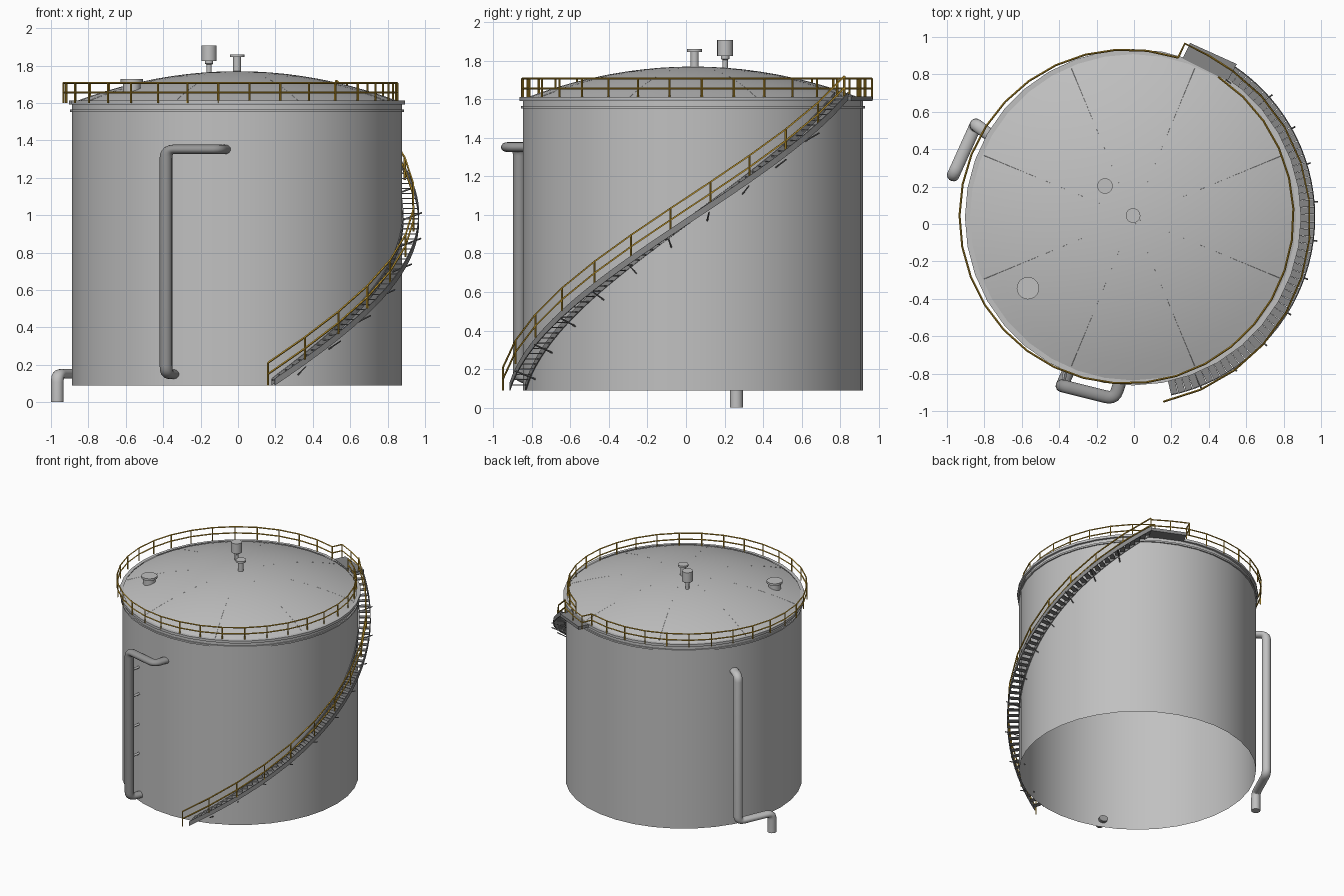
import bpy, bmesh, math
from mathutils import Vector, Matrix

if "Cube" in bpy.data.objects:
    bpy.data.objects.remove(bpy.data.objects["Cube"])

CX, CY, R = -0.005, 0.036, 0.883      # tank axis and radius
Z0, Z1, ZTOP = 0.09, 1.60, 1.77       # shell bottom, shell top, roof apex
SEG = 36


def mat(name, c):
    m = bpy.data.materials.new(name)
    m.diffuse_color = (*c, 1)
    m.use_nodes = True
    m.node_tree.nodes["Principled BSDF"].inputs["Base Color"].default_value = m.diffuse_color
    return m


STEEL = mat("light grey steel", (0.53, 0.53, 0.53))
DARK = mat("dark grey steel", (0.24, 0.24, 0.24))
PIPE = mat("mid grey pipe", (0.30, 0.30, 0.30))
GOLD = mat("safety yellow", (0.56, 0.33, 0.03))


def add(name, mesh, m, smooth=True):
    ob = bpy.data.objects.new(name, mesh)
    bpy.context.collection.objects.link(ob)
    mesh.materials.clear()
    mesh.materials.append(m)
    mesh.shade_flat()
    if smooth:
        bpy.ops.object.select_all(action='DESELECT')
        ob.select_set(True)
        bpy.context.view_layer.objects.active = ob
        bpy.ops.object.shade_smooth_by_angle(angle=math.radians(35))
    return ob


def from_bm(name, bm, m, smooth=False):
    bmesh.ops.recalc_face_normals(bm, faces=bm.faces)
    me = bpy.data.meshes.new(name)
    bm.to_mesh(me)
    bm.free()
    return add(name, me, m, smooth)


def lathe(name, profile, m, x=CX, y=CY, seg=SEG):
    """Spin an (r, z) profile about a vertical axis."""
    bm = bmesh.new()
    vs = [bm.verts.new((x + r, y, z)) for r, z in profile]
    es = [bm.edges.new(p) for p in zip(vs, vs[1:])]
    bmesh.ops.spin(bm, geom=vs + es, cent=(x, y, 0), axis=(0, 0, 1),
                   angle=2 * math.pi, steps=seg, use_duplicate=False)
    bmesh.ops.remove_doubles(bm, verts=bm.verts, dist=1e-4)
    return from_bm(name, bm, m, True)


def tubes(name, paths, rad, m, res=0, zscale=1, smooth=False):
    """Sweep a round section along each path."""
    cu = bpy.data.curves.new(name, 'CURVE')
    cu.dimensions = '3D'
    cu.bevel_depth, cu.bevel_resolution, cu.use_fill_caps = rad, res, True
    for pts in paths:
        sp = cu.splines.new('POLY')
        sp.points.add(len(pts) - 1)
        for p, q in zip(sp.points, pts):
            p.co = (q[0], q[1], q[2] / zscale, 1)
    tmp = bpy.data.objects.new(name + "_tmp", cu)
    bpy.context.collection.objects.link(tmp)
    dg = bpy.context.evaluated_depsgraph_get()
    me = bpy.data.meshes.new_from_object(tmp.evaluated_get(dg))
    bpy.data.objects.remove(tmp)
    me.transform(Matrix.Diagonal((1, 1, zscale, 1)))
    return add(name, me, m, smooth)


def fillet(pts, d=0.045):
    """Round the corners of a path."""
    pts = [Vector(p) for p in pts]
    out = [pts[0]]
    for a, b, c in zip(pts, pts[1:], pts[2:]):
        p = b + (a - b).normalized() * min(d, (a - b).length * 0.45)
        q = b + (c - b).normalized() * min(d, (c - b).length * 0.45)
        for i in range(6):
            t = i / 5
            out.append(p * (1 - t) ** 2 + b * 2 * t * (1 - t) + q * t * t)
    return out + [pts[-1]]


def polar(r, deg, z, cx=CX, cy=CY):
    a = math.radians(deg)
    return Vector((cx + r * math.cos(a), cy + r * math.sin(a), z))


def up(pts, h):
    return [p + Vector((0, 0, h)) for p in pts]


def roof_z(r):
    return ZTOP - (ZTOP - Z1 - 0.005) * (r / 0.875) ** 2


# shell (open below), domed roof and rim rings
lathe("tank_shell", [(R, Z0), (R, Z1)], STEEL)
lathe("domed_roof", [(0.875 * i / 10, roof_z(0.875 * i / 10)) for i in range(11)], STEEL)
lathe("top_rim", [(0.872, 1.592), (0.899, 1.592), (0.899, 1.612), (0.872, 1.612)], STEEL)
lathe("stiffening_ring", [(R, 1.552), (0.893, 1.552), (0.893, 1.565), (R, 1.565)], STEEL)
tubes("roof_ribs", [[polar(r / 10, 22.5 + 45 * k, roof_z(r / 10) - 0.0042)
                     for r in (0.3, 1, 2, 3, 4, 5, 6, 7, 8, 8.6)] for k in range(8)], 0.004, STEEL)

# roof fittings
lathe("centre_vent", [(0, 1.75), (0.021, 1.75), (0.021, 1.845), (0.039, 1.845), (0.039, 1.86), (0, 1.86)],
      STEEL, -0.005, 0.045, 20)
lathe("breather_vent", [(0, 1.73), (0.014, 1.73), (0.014, 1.805), (0.022, 1.81), (0.022, 1.825), (0.041, 1.825),
                        (0.041, 1.907), (0, 1.907)], STEEL, -0.155, 0.203, 20)
lathe("roof_manhole", [(0, 1.66), (0.047, 1.66), (0.047, 1.71), (0.06, 1.71), (0.06, 1.727), (0, 1.727)],
      STEEL, -0.567, -0.343, 20)

# pipes
tubes("front_pipe", [fillet([(-0.07, -0.83, 1.352), (-0.105, -0.935, 1.352), (-0.385, -0.865, 1.352),
                             (-0.385, -0.865, 0.15), (-0.335, -0.75, 0.15)])], 0.034, PIPE, 6, 0.75, True)
tubes("side_pipe", [fillet([(-0.75, 0.46, 1.352), (-0.845, 0.53, 1.352), (-0.845, 0.53, 0.152),
                            (-0.966, 0.262, 0.152), (-0.966, 0.262, 0.0)])], 0.034, STEEL, 6, 0.75, True)
tubes("pipe_brackets", [[(-0.38, -0.86, z), (-0.365, -0.77, z)] for z in (0.48, 0.72, 0.97, 1.19)],
      0.011, STEEL)

# spiral stair
A0, A1, N = -78.0, 56.0, 56


def stair(r, t, dz=0.0):
    return polar(r, A0 + (A1 - A0) * t, Z0 + (Z1 - Z0) * t + dz)


bm = bmesh.new()
for i in range(N):
    t = (i + 0.5) / N
    c = stair(0.929, t, 0.015)
    rot = Matrix.Rotation(math.radians(A0 + (A1 - A0) * t), 4, 'Z')
    bmesh.ops.create_cube(bm, size=1, matrix=Matrix.Translation(c) @ rot @ Matrix.Diagonal((0.084, 0.037, 0.006, 1)))
from_bm("stair_treads", bm, DARK)

bm = bmesh.new()
for r in (0.887, 0.971):
    prev = None
    for i in range(37):
        t = i / 36
        ring = [bm.verts.new(stair(r + dr, t, dz)) for dr, dz in
                ((-0.003, 0), (0.003, 0), (0.003, 0.037), (-0.003, 0.037))]
        if prev:
            for k in range(4):
                bm.faces.new((prev[k], prev[k - 1], ring[k - 1], ring[k]))
        if i in (0, 36):
            bm.faces.new(ring)
        prev = ring
from_bm("stair_stringers", bm, DARK)

tubes("stair_struts", [[stair(0.872, t, -0.055), stair(0.992, t, -0.01)]
                       for t in [(k + 0.8) / 11 for k in range(10)]], 0.0045, DARK)

# landing platform
bm = bmesh.new()
vs = [bm.verts.new((x, y, 1.59)) for x, y in ((0.26, 0.885), (0.30, 0.968), (0.55, 0.855), (0.50, 0.765))]
top = bmesh.ops.extrude_face_region(bm, geom=[bm.faces.new(vs)])
bmesh.ops.translate(bm, verts=[g for g in top["geom"] if isinstance(g, bmesh.types.BMVert)], vec=(0, 0, 0.025))
from_bm("landing_platform", bm, DARK)


# handrails
def railing(name, feet, low, h):
    posts = [[p, p + Vector((0, 0, h))] for p in feet]
    tubes(name, [up(feet, h), up(feet, low)] + posts, 0.0055, GOLD)


roof_feet = [polar(0.893, 72 + 344.5 * i / 32, 1.60, -0.04, 0.04) for i in range(33)]
railing("roof_railing", roof_feet, 0.056, 0.107)
stair_feet = [polar(0.985, -78.2 + 12.1 * i, Z0 + (Z1 - Z0) * i / 11, -0.042, 0.015) for i in range(12)]
railing("stair_railing", stair_feet, 0.06, 0.12)
railing("landing_railing", [stair_feet[-1], Vector((0.40, 0.90, 1.60)), Vector((0.272, 0.965, 1.60)),
                            roof_feet[0]], 0.056, 0.107)
